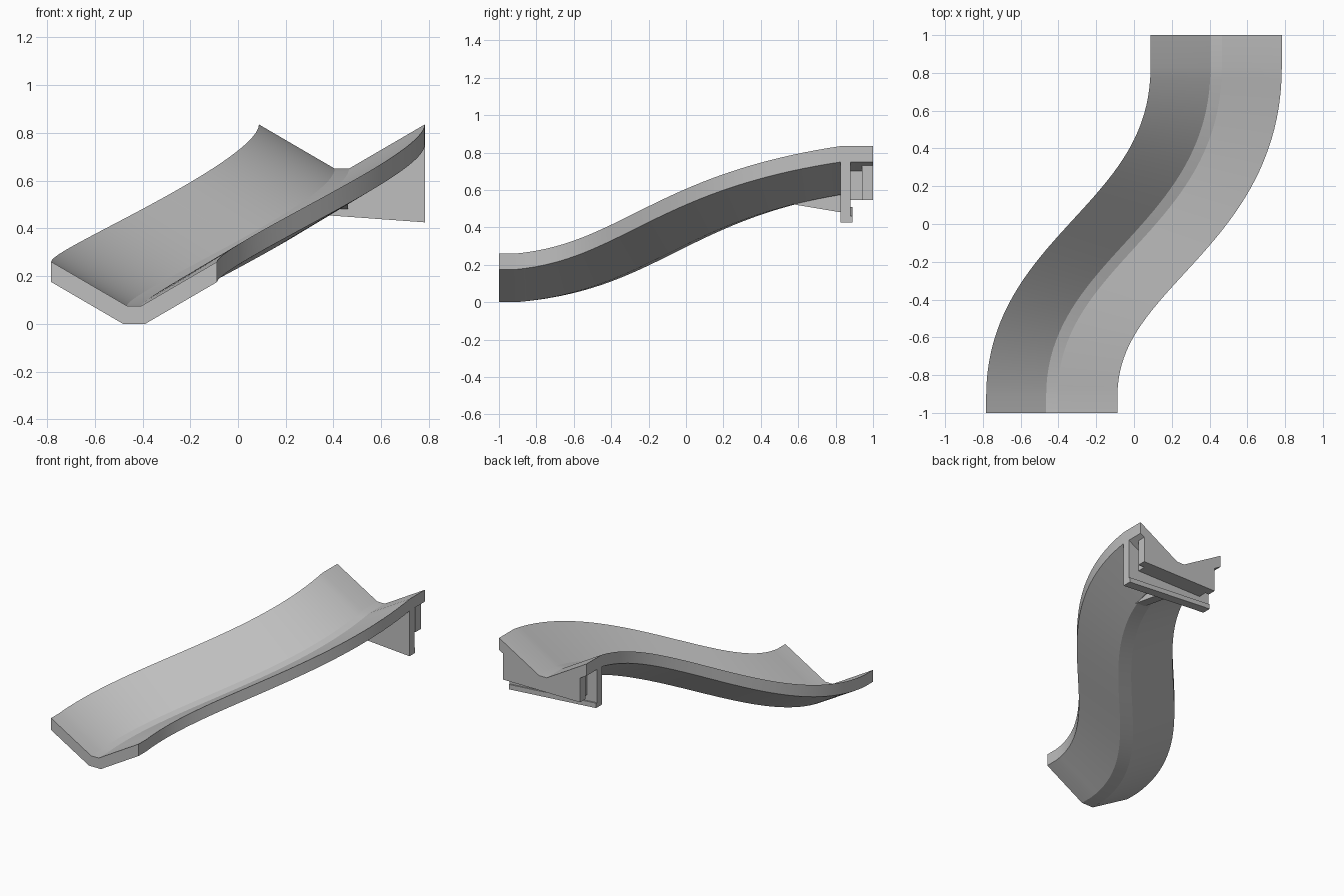
import bpy, bmesh, math
from mathutils import Vector

if "Cube" in bpy.data.objects:
    bpy.data.objects.remove(bpy.data.objects["Cube"])

grey = bpy.data.materials.new("plain grey")
grey.use_nodes = True
colour = (0.52, 0.52, 0.52, 1)
grey.diffuse_color = colour
grey.node_tree.nodes["Principled BSDF"].inputs["Base Color"].default_value = colour


def loft(name, rings, smooth=False):
    """Skin a list of matching closed rings and cap both ends."""
    bm = bmesh.new()
    loops = [[bm.verts.new(p) for p in ring] for ring in rings]
    n = len(loops[0])
    for a, b in zip(loops, loops[1:]):
        for i in range(n):
            j = (i + 1) % n
            bm.faces.new((a[i], a[j], b[j], b[i]))
    bm.faces.new(loops[0])
    bm.faces.new(loops[-1])
    bmesh.ops.recalc_face_normals(bm, faces=bm.faces)
    mesh = bpy.data.meshes.new(name)
    bm.to_mesh(mesh)
    bm.free()
    mesh.materials.append(grey)
    obj = bpy.data.objects.new(name, mesh)
    bpy.context.collection.objects.link(obj)
    if smooth:
        bpy.ops.object.select_all(action="DESELECT")
        obj.select_set(True)
        bpy.context.view_layer.objects.active = obj
        bpy.ops.object.shade_smooth_by_angle(angle=math.radians(25))
    return obj


def slab(name, outline, y0, y1):
    """Extrude an x-z outline along y."""
    return loft(name, [[(x, y, z) for x, z in outline] for y in (y0, y1)])


# Chute: V-shaped section swept along an S-shaped slope
half = [(0.3475, 0.26), (0.3475, 0.175), (0.047, 0.0)]
floor_half = 0.03
section = half + [(-u, z) for u, z in reversed(half)] + [(-floor_half, 0.075), (floor_half, 0.075)]

START, END = Vector((-0.435, -0.91, 0)), Vector((0.435, 0.83, 0.575))
HANDLE_A, HANDLE_B = Vector((-0.435, -0.19, 0.06)), Vector((0.435, -0.02, 0.435))
YAW_SHARE = 0.4     # the section turns only partly with the path


def curve(t):
    s = 1 - t
    point = START * s**3 + HANDLE_A * 3 * s * s * t + HANDLE_B * 3 * s * t * t + END * t**3
    slope = (HANDLE_A - START) * s * s + (HANDLE_B - HANDLE_A) * 2 * s * t + (END - HANDLE_B) * t * t
    return point, YAW_SHARE * math.atan2(slope.x, slope.y)


def ring(point, yaw):
    side = Vector((math.cos(yaw), -math.sin(yaw), 0))
    return [point + side * u + Vector((0, 0, z)) for u, z in section]


STEPS = 40
rings = [ring(Vector((START.x, -1, START.z)), 0)]
rings += [ring(*curve(i / STEPS)) for i in range(STEPS + 1)]
rings.append(ring(Vector((END.x, 1, END.z)), 0))
loft("chute", rings, smooth=True)

# Hanging bracket under the top end
cx, cz = END.x, END.z


def under_chute(x):
    """Height just inside the chute's underside at x."""
    return cz + 0.012 + max(0, abs(x - cx) - 0.047) * 0.58


def hanger(name, x0, x1, z0, z1, y0, y1):
    top = [(x, under_chute(x)) for x in (x1, cx + 0.047, cx - 0.047, x0)]
    slab(name, [(x0, z0), (x1, z1)] + top, y0, y1)


hanger("front_plate", 0.09, 0.7825, 0.475, 0.425, 0.825, 0.88)
hanger("inner_web", 0.17, 0.70, 0.545, 0.545, 0.88, 0.945)
hanger("back_wall", 0.14, 0.75, 0.545, 0.545, 0.94, 1.0)

# Small ledge along the plate's lower back edge
slab("plate_ledge", [(0.09, 0.475), (0.7825, 0.425), (0.7825, 0.46), (0.09, 0.51)], 0.88, 0.89)

# Wedge bracing the plate to the chute's underside
wedge = [(0.53, 0.53), (0.83, 0.48), (0.83, 0.61), (0.53, 0.56)]
loft("brace_wedge", [[(x, y, z) for y, z in wedge] for x in (0.39, 0.46)])
